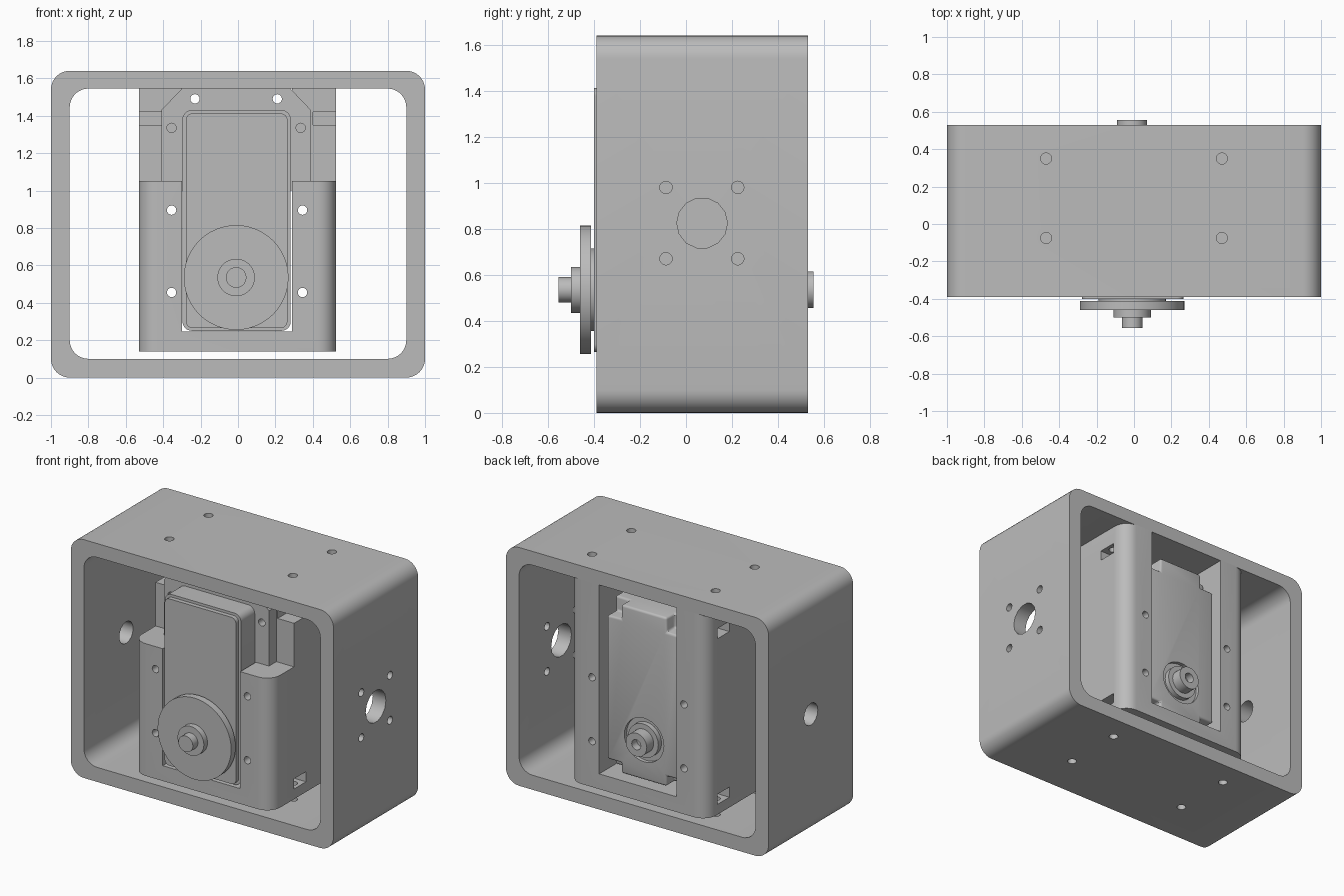
import bpy, bmesh, math

if "Cube" in bpy.data.objects:
    bpy.data.objects.remove(bpy.data.objects["Cube"])

grey = bpy.data.materials.new("neutral grey")
grey.diffuse_color = (0.5, 0.5, 0.5, 1)
grey.use_nodes = True
grey.node_tree.nodes["Principled BSDF"].inputs["Base Color"].default_value = grey.diffuse_color


def outline(u0, u1, v0, v1, r=0.0, n=8):
    """Rectangle with rounded corners, counter-clockwise."""
    if r == 0:
        return [(u0, v0), (u1, v0), (u1, v1), (u0, v1)]
    pts = []
    corners = [(u1 - r, v1 - r), (u0 + r, v1 - r), (u0 + r, v0 + r), (u1 - r, v0 + r)]
    for q, (cu, cv) in enumerate(corners):
        for i in range(n + 1):
            a = math.pi / 2 * (q + i / n)
            pts.append((cu + r * math.cos(a), cv + r * math.sin(a)))
    return pts


def circle(cu, cv, r, n=32):
    return [(cu + r * math.cos(2 * math.pi * i / n), cv + r * math.sin(2 * math.pi * i / n))
            for i in range(n)]


def prism(name, pts, lo, hi, axis):
    """Extrude a profile along an axis: x uses (y,z), y uses (x,z), z uses (x,y)."""
    place = {"x": lambda u, v, w: (w, u, v),
             "y": lambda u, v, w: (u, w, v),
             "z": lambda u, v, w: (u, v, w)}[axis]
    bm = bmesh.new()
    a = [bm.verts.new(place(u, v, lo)) for u, v in pts]
    b = [bm.verts.new(place(u, v, hi)) for u, v in pts]
    bm.faces.new(a)
    bm.faces.new(b)
    for i in range(len(pts)):
        j = (i + 1) % len(pts)
        bm.faces.new((a[i], a[j], b[j], b[i]))
    bmesh.ops.recalc_face_normals(bm, faces=bm.faces)
    me = bpy.data.meshes.new(name)
    bm.to_mesh(me)
    bm.free()
    me.materials.append(grey)
    ob = bpy.data.objects.new(name, me)
    bpy.context.collection.objects.link(ob)
    return ob


def box(name, x0, x1, y0, y1, z0, z1):
    return prism(name, outline(x0, x1, y0, y1), z0, z1, "z")


def finish(ob, cutters=(), bevel=0):
    """Cut, bake and smooth a part."""
    for c in cutters:
        m = ob.modifiers.new("cut", "BOOLEAN")
        m.operation, m.solver, m.object = "DIFFERENCE", "EXACT", c
    if bevel:
        m = ob.modifiers.new("bevel", "BEVEL")
        m.width, m.segments, m.limit_method = bevel, 3, "ANGLE"
    if ob.modifiers:
        dg = bpy.context.evaluated_depsgraph_get()
        dg.update()
        me = bpy.data.meshes.new_from_object(ob.evaluated_get(dg))
        ob.modifiers.clear()
        ob.data = me
    for c in cutters:
        bpy.data.objects.remove(c)
    bpy.ops.object.select_all(action="DESELECT")
    ob.select_set(True)
    bpy.context.view_layer.objects.active = ob
    bpy.ops.object.shade_smooth_by_angle(angle=math.radians(30))
    return ob


FRONT, BACK, SHAFT_X, SHAFT_Z = -0.39, 0.53, -0.01, 0.535
screws = [(sx * 0.47, y) for sx in (-1, 1) for y in (-0.075, 0.35)]


def screw_bores():
    return [prism("bore", circle(x, y, 0.03, 16), lo, hi, "z")
            for x, y in screws for lo, hi in ((-0.1, 0.24), (1.39, 1.8))]


# Outer frame with screw holes, cable port and motor port
frame = prism("outer_frame", outline(-1, 1, 0, 1.64, 0.1), FRONT, BACK, "y")
cuts = [prism("window", outline(-0.9, 0.9, 0.1, 1.545, 0.1), -1, 1, "y"),
        prism("port", circle(0.07, 0.825, 0.11, 14), 0.8, 1.2, "x"),
        prism("port", circle(0.07, 0.825, 0.075, 16), -1.2, -0.8, "x")]
cuts += [prism("hole", circle(y, z, 0.027, 16), 0.8, 1.2, "x")
         for y in (-0.087, 0.225) for z in (0.67, 0.98)]
finish(frame, cuts + screw_bores())

# Inner bracket: rounded block with central slot, front cut away at the top
bracket = prism("inner_bracket", outline(-0.53, 0.525, FRONT, BACK, 0.1), 0.14, 1.55, "z")
cuts = [box("slot", -0.30, 0.29, -1, 1, 0.245, 2),
        box("step", -1, 1, -1, -0.14, 1.05, 2)]
cuts += [prism("hole", circle(x, z, 0.025, 16), -1, 1, "y")
         for x in (-0.355, 0.345) for z in (0.455, 0.895)]
cuts += [box("nut_slot", min(s * 0.4, s * 0.7), max(s * 0.4, s * 0.7), y - 0.065, y + 0.065, z, z + 0.07)
         for s in (-1, 1) for y in (-0.075, 0.35) for z in (0.21, 1.35)]
finish(bracket, cuts + screw_bores())

# Gearbox mounting flange with chamfered top corners
flange = prism("mounting_flange", [(-0.41, 1.0), (0.39, 1.0), (0.39, 1.43), (0.28, 1.545),
                                   (-0.30, 1.545), (-0.41, 1.43)], -0.22, -0.14, "y")
finish(flange, [prism("hole", circle(x, z, 0.025, 16), -1, 1, "y")
                for x, z in ((-0.23, 1.49), (0.21, 1.49), (-0.355, 1.335), (0.335, 1.335))])

# Gearbox front cover, in two steps
finish(prism("front_cover", outline(-0.297, 0.282, 0.25, 1.43, 0.05), -0.37, -0.13, "y"))
finish(prism("front_cover_face", outline(-0.278, 0.264, 0.265, 1.412, 0.035), -0.40, -0.36, "y"))

# Rear case with notched corners
case = prism("rear_case", outline(-0.285, 0.272, 0.26, 1.42), -0.135, 0.47, "y")
cuts = [box("notch", x0, x1, 0.38, 1, z0, z1)
        for x0, x1 in ((-1, -0.18), (0.165, 1)) for z0, z1 in ((0, 0.33), (1.32, 2))]
finish(case, cuts, bevel=0.015)
finish(case, [prism("recess", circle(SHAFT_X, SHAFT_Z, 0.15), 0.445, 1, "y")])

# Turned parts on the output axis
for name, r, y0, y1 in (("bearing_collar", 0.18, -0.415, -0.39),
                        ("output_wheel", 0.28, -0.46, -0.412),
                        ("wheel_hub", 0.10, -0.50, -0.455),
                        ("output_shaft", 0.055, -0.555, -0.49),
                        ("rear_collar", 0.115, 0.43, 0.48)):
    finish(prism(name, circle(SHAFT_X, SHAFT_Z, r, 48), y0, y1, "y"))
finish(prism("rear_boss", circle(SHAFT_X, SHAFT_Z, 0.08), 0.47, 0.555, "y"),
       [prism("bore", circle(SHAFT_X, SHAFT_Z, 0.035, 16), 0.50, 1, "y")])
